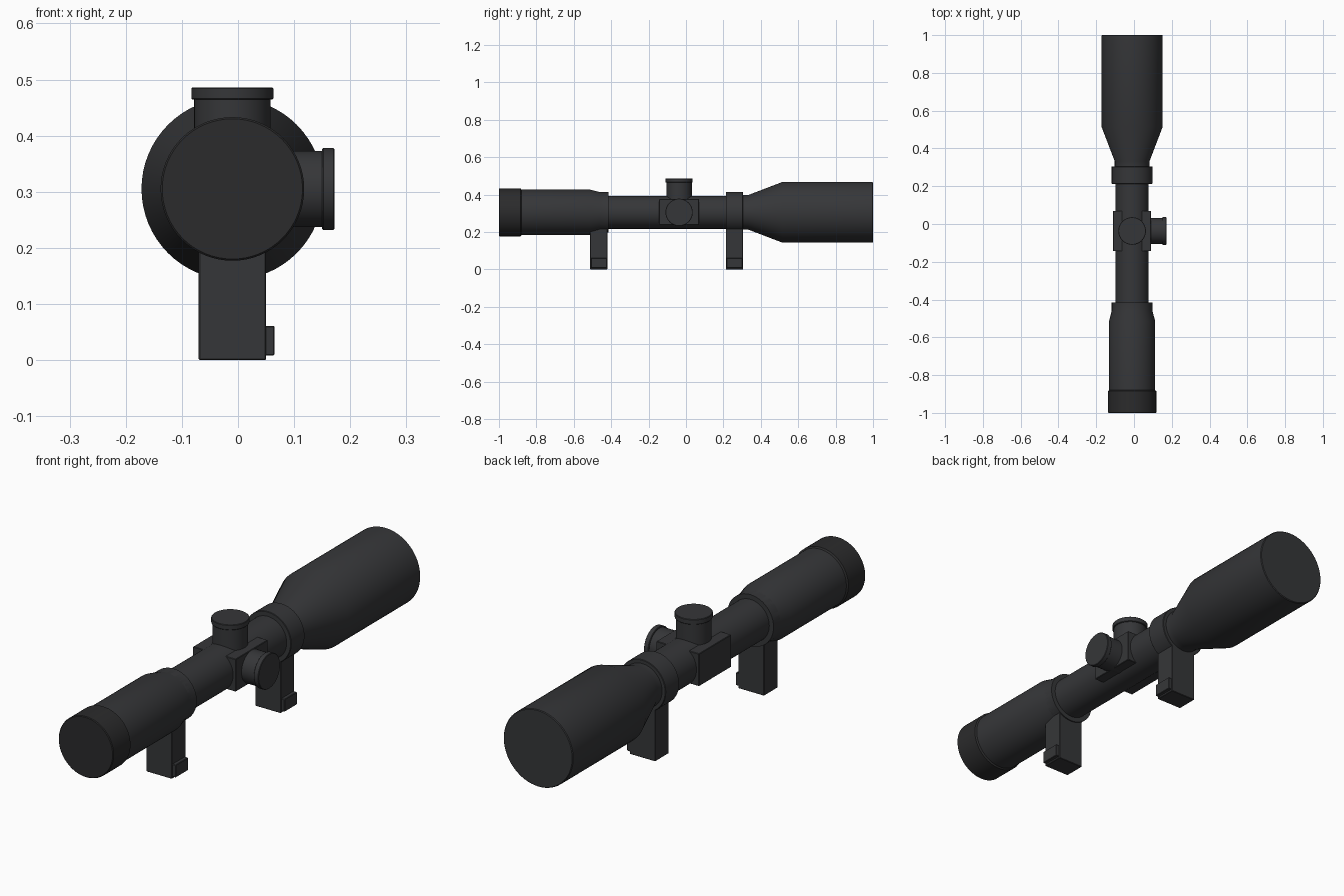
import bpy, bmesh, math
from mathutils import Matrix, Vector

if "Cube" in bpy.data.objects:
    bpy.data.objects.remove(bpy.data.objects["Cube"])

CX, CZ, TY = -0.01, 0.305, -0.037   # optical axis and turret position


def material(name, c):
    m = bpy.data.materials.new(name)
    m.diffuse_color = (*c, 1)
    m.use_nodes = True
    m.node_tree.nodes["Principled BSDF"].inputs["Base Color"].default_value = m.diffuse_color
    return m


BODY = material("dark_metal", (0.036, 0.037, 0.04))
RUBBER = material("black_rubber", (0.024, 0.024, 0.025))


def finish(name, bm, mat, smooth=False):
    bmesh.ops.recalc_face_normals(bm, faces=bm.faces)
    me = bpy.data.meshes.new(name)
    bm.to_mesh(me)
    bm.free()
    me.materials.append(mat)
    ob = bpy.data.objects.new(name, me)
    bpy.context.collection.objects.link(ob)
    if smooth:
        bpy.ops.object.select_all(action='DESELECT')
        ob.select_set(True)
        bpy.context.view_layer.objects.active = ob
        bpy.ops.object.shade_smooth_by_angle(angle=math.radians(25))
    return ob


def lathe(name, profile, origin, axis, mat=BODY, n=64):
    """Closed solid of revolution; profile holds (distance along axis, radius)."""
    rot = Vector((0, 0, 1)).rotation_difference(Vector(axis)).to_matrix().to_4x4()
    bm = bmesh.new()
    rings = []
    for h, r in profile:
        rings.append([bm.verts.new((r * math.cos(2 * math.pi * i / n),
                                    r * math.sin(2 * math.pi * i / n), h)) for i in range(n)])
    for a, b in zip(rings, rings[1:]):
        for i in range(n):
            j = (i + 1) % n
            bm.faces.new((a[i], a[j], b[j], b[i]))
    bm.faces.new(rings[0][::-1])
    bm.faces.new(rings[-1])
    bm.transform(Matrix.Translation(origin) @ rot)
    return finish(name, bm, mat, True)


def box(name, lo, hi, bevel=0.002):
    lo, hi = Vector(lo), Vector(hi)
    bm = bmesh.new()
    bmesh.ops.create_cube(bm, size=1)
    bm.transform(Matrix.Translation((lo + hi) / 2) @ Matrix.Diagonal((*(hi - lo), 1)))
    bmesh.ops.bevel(bm, geom=bm.edges[:], offset=bevel, segments=1, affect='EDGES')
    return finish(name, bm, BODY)


axis_o, along = (CX, 0, CZ), (0, 1, 0)

# Main body: eyepiece, tube and objective bell
lathe("scope_body", [(-0.89, 0.122), (-0.515, 0.122), (-0.46, 0.108), (-0.415, 0.108),
                     (-0.415, 0.088), (0.30, 0.088), (0.30, 0.092), (0.332, 0.092),
                     (0.515, 0.162), (0.997, 0.162), (1.0, 0.159)], axis_o, along)

# Rubber eyepiece ring
lathe("eyepiece_cap", [(-1.0, 0.125), (-0.997, 0.128), (-0.885, 0.128), (-0.88, 0.122)],
      axis_o, along, RUBBER)

# Turret housing and the two adjustment turrets
box("turret_housing", (-0.11, TY - 0.107, 0.238), (0.09, TY + 0.107, 0.375))
for name, axis, length in (("top_turret", (0, 0, 1), 0.181), ("side_turret", (1, 0, 0), 0.182)):
    c = length - 0.022
    lathe(name, [(0.05, 0.068), (c, 0.068), (c, 0.071), (c + 0.002, 0.073),
                 (length - 0.002, 0.073), (length, 0.071)], (CX, TY, CZ), axis)

# Mounts: clamp ring, foot and locking plate
for side, y in (("rear", -0.466), ("front", 0.259)):
    lathe(side + "_mount_ring", [(y - 0.046, 0.106), (y - 0.044, 0.108),
                                 (y + 0.044, 0.108), (y + 0.046, 0.106)], axis_o, along)
    box(side + "_mount_foot", (-0.07, y - 0.046, 0), (0.05, y + 0.046, 0.27))
    box(side + "_mount_clamp", (0.045, y - 0.042, 0.008), (0.065, y + 0.042, 0.061))
